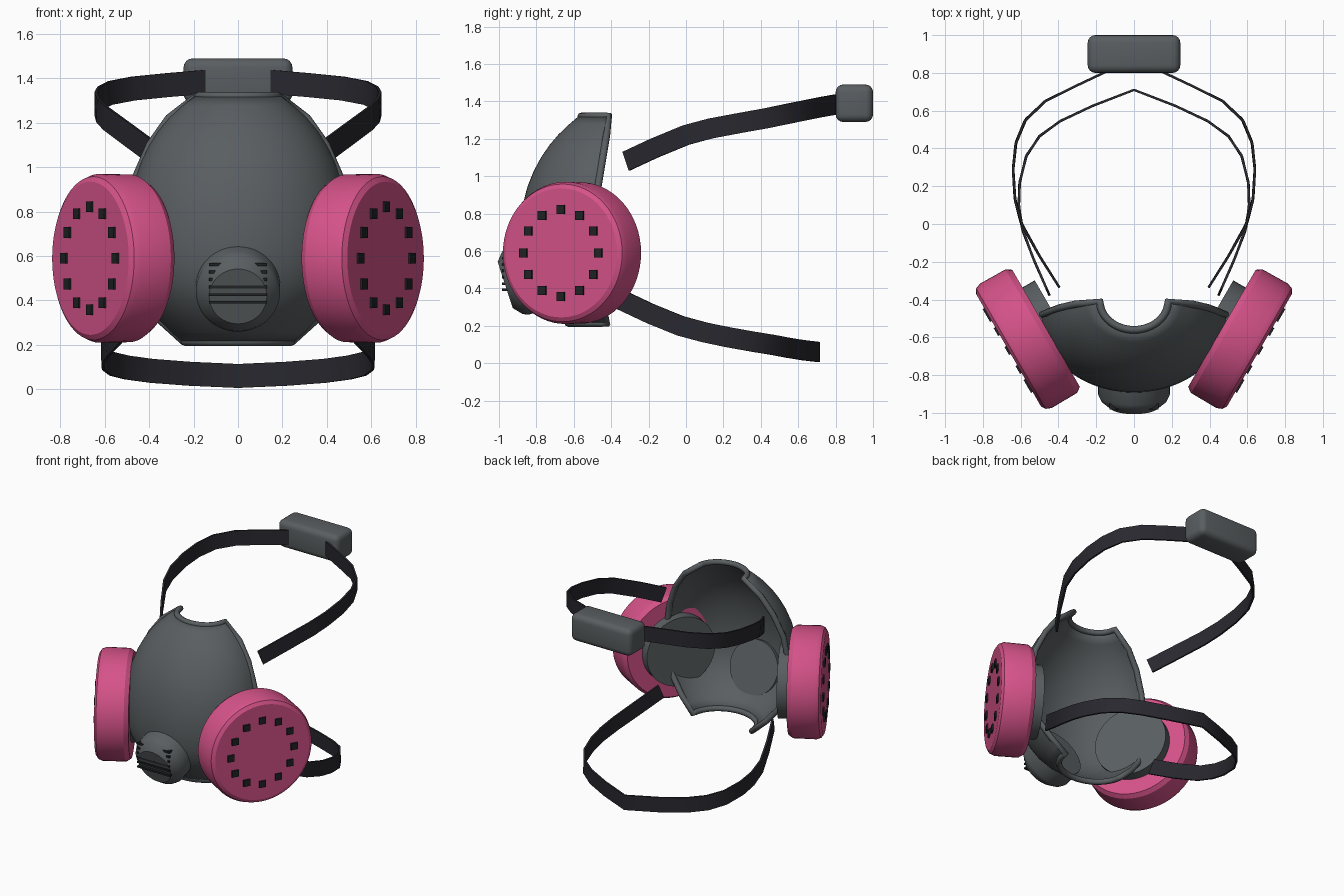
import bpy, bmesh, math
from mathutils import Vector, Matrix

cube = bpy.data.objects.get("Cube")
if cube:
    bpy.data.objects.remove(cube)


def material(name, rgb):
    m = bpy.data.materials.new(name)
    m.use_nodes = True
    m.diffuse_color = (*rgb, 1)
    bsdf = next(n for n in m.node_tree.nodes if n.type == 'BSDF_PRINCIPLED')
    bsdf.inputs["Base Color"].default_value = (*rgb, 1)
    return m


GREY = material("rubber grey", (0.10, 0.112, 0.118))
PINK = material("filter pink", (0.66, 0.085, 0.25))
STRAP = material("strap black", (0.021, 0.021, 0.028))
DARK = material("vent black", (0.014, 0.016, 0.017))


def finish(name, bm, mat, angle=30):
    bmesh.ops.recalc_face_normals(bm, faces=bm.faces)
    me = bpy.data.meshes.new(name)
    bm.to_mesh(me)
    bm.free()
    ob = bpy.data.objects.new(name, me)
    bpy.context.collection.objects.link(ob)
    me.materials.append(mat)
    bpy.ops.object.select_all(action='DESELECT')
    ob.select_set(True)
    bpy.context.view_layer.objects.active = ob
    bpy.ops.object.shade_smooth_by_angle(angle=math.radians(angle))
    return ob


def skin(bm, rows, closed=False):
    """Join equal-length rows of vertices with quads."""
    n = len(rows[0])
    for a, b in zip(rows, rows[1:]):
        for i in range(n if closed else n - 1):
            j = (i + 1) % n
            bm.faces.new((a[i], a[j], b[j], b[i]))


def lathe(name, profile, centre, axis, mat, sides=48):
    """Solid of revolution from (radius, height) pairs along an axis."""
    bm = bmesh.new()
    turn = Vector(axis).to_track_quat('Z', 'Y')
    rows = []
    for r, h in profile:
        ring = []
        for i in range(sides):
            t = math.tau * i / sides
            p = Vector((r * math.cos(t), r * math.sin(t), h))
            ring.append(bm.verts.new(Vector(centre) + turn @ p))
        rows.append(ring)
    skin(bm, rows, closed=True)
    bm.faces.new(rows[0])
    bm.faces.new(rows[-1])
    return finish(name, bm, mat)


def add_box(bm, centre, size, turn=0):
    m = (Matrix.Translation(centre) @ Matrix.Rotation(turn, 4, 'Z')
         @ Matrix.Diagonal((*size, 1)))
    bmesh.ops.create_cube(bm, size=1, matrix=m)


# Face shell: half-ellipse sections (height, half width, front y, rim y)
sections = [(1.32, .18, -.56, -.41), (1.22, .31, -.68, -.425), (1.10, .395, -.77, -.445),
            (.95, .46, -.845, -.47), (.75, .495, -.885, -.485), (.55, .49, -.885, -.485),
            (.42, .435, -.85, -.47), (.31, .345, -.765, -.445), (.215, .24, -.63, -.42)]
bm = bmesh.new()
rows = []
for z, w, front, back in sections:
    row = []
    for i in range(25):
        t = math.pi * i / 24
        row.append(bm.verts.new((w * math.cos(t), back + (front - back) * math.sin(t), z)))
    rows.append(row)
skin(bm, rows)
border = rows[0] + [r[-1] for r in rows[1:-1]] + rows[-1][::-1] + [r[0] for r in rows[-2:0:-1]]
rim_points = [v.co.copy() for v in border]
shell = finish("face_shell", bm, GREY, 60)
sub = shell.modifiers.new("smooth", 'SUBSURF')
sub.levels = sub.render_levels = 1
solid = shell.modifiers.new("thickness", 'SOLIDIFY')
solid.thickness = .02
solid.offset = 0

# Rounded rim around the shell opening
curve = bpy.data.curves.new("shell_rim", 'CURVE')
curve.dimensions = '3D'
curve.bevel_depth = .02
curve.bevel_resolution = 2
spline = curve.splines.new('POLY')
spline.points.add(len(rim_points) - 1)
for p, co in zip(spline.points, rim_points):
    p.co = (*co, 1)
spline.use_cyclic_u = True
curve.materials.append(GREY)
bpy.context.collection.objects.link(bpy.data.objects.new("shell_rim", curve))

# Exhale valve with its slats
lathe("exhale_valve", [(.19, -.12), (.19, 0), (.176, .03), (.13, .07)],
      (0, -.90, .44), (0, -.95, -.31), GREY)
bm = bmesh.new()
for i in range(6):
    add_box(bm, (0, -.955, .392 + .034 * i), (.26, .055, .013))
finish("valve_slats", bm, DARK)

# Filter cartridges, their sockets and intake holes
for side, label in ((1, "left"), (-1, "right")):
    turn = math.radians(-30 if side > 0 else 210)
    axis = Vector((math.cos(turn), math.sin(turn), 0))
    across = Vector((-axis.y, axis.x, 0))
    centre = Vector((side * .565, -.61, .59))
    lathe(label + "_filter", [(.358, -.115), (.378, -.085), (.38, .07), (.368, .1), (.345, .115)],
          centre, axis, PINK, 64)
    lathe(label + "_socket", [(.25, -.19), (.25, -.1)], centre, axis, GREY)
    bm = bmesh.new()
    for i in range(12):
        t = math.tau * i / 12
        spot = centre + axis * .115 + across * (.232 * math.cos(t))
        spot.z += .232 * math.sin(t)
        add_box(bm, spot, (.02, .048, .048), turn)
    finish(label + "_filter_holes", bm, DARK)


def strap(name, path, width=.108, thick=.013):
    """Flat ribbon along a half path, standing on edge, mirrored across x."""
    pts = [Vector(p) for p in path]
    bm = bmesh.new()
    rows = []
    for i, p in enumerate(pts):
        along = (pts[min(i + 1, len(pts) - 1)] - pts[max(i - 1, 0)]).normalized()
        out = along.cross(Vector((0, 0, 1))).normalized()
        up = out.cross(along).normalized()
        if p.x == 0:
            out, up = Vector((0, 1, 0)), Vector((0, 0, 1))
        rows.append([bm.verts.new(p + out * (a * thick / 2) + up * (b * width / 2))
                     for a, b in ((-1, -1), (1, -1), (1, 1), (-1, 1))])
    skin(bm, rows, closed=True)
    bm.faces.new(rows[0])
    if pts[-1].x:
        bm.faces.new(rows[-1])
    ob = finish(name, bm, STRAP)
    ob.modifiers.new("mirror", 'MIRROR').use_clip = True


strap("upper_strap", [(.405, -.32, 1.08), (.50, -.17, 1.15), (.595, 0, 1.22), (.63, .13, 1.255),
                      (.64, .29, 1.285), (.625, .43, 1.31), (.575, .55, 1.335),
                      (.47, .65, 1.355), (.32, .725, 1.37), (.14, .81, 1.385)])
strap("lower_strap", [(.455, -.36, .345), (.53, -.19, .265), (.59, -.03, .20), (.61, .10, .165),
                      (.605, .22, .14), (.57, .36, .115), (.50, .465, .098),
                      (.39, .545, .083), (.22, .625, .07), (0, .71, .06)])

# Buckle joining the upper strap at the back of the head
bm = bmesh.new()
add_box(bm, (0, .9, 1.39), (.49, .2, .2))
bmesh.ops.bevel(bm, geom=bm.edges[:], offset=.04, segments=4, profile=.5, affect='EDGES')
finish("buckle", bm, GREY, 40)
